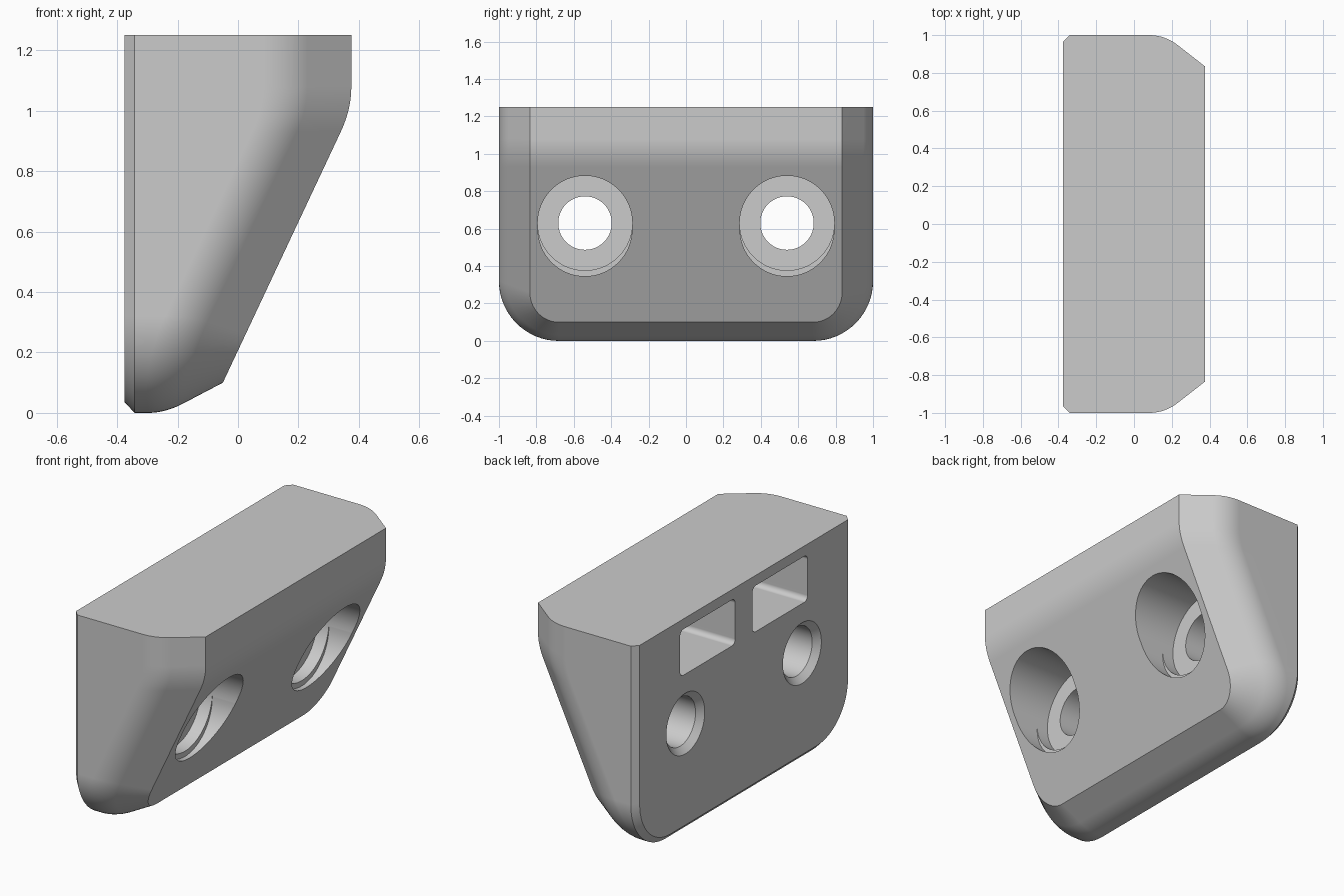
import bpy, bmesh
from math import sin, cos, pi, radians
from mathutils import Matrix, Vector

cube = bpy.data.objects.get("Cube")
if cube:
    bpy.data.objects.remove(cube, do_unlink=True)

grey = bpy.data.materials.new("light_grey")
grey.use_nodes = True
COLOR = (0.6, 0.6, 0.6, 1)
grey.diffuse_color = COLOR
grey.node_tree.nodes["Principled BSDF"].inputs["Base Color"].default_value = COLOR

TOP, BACK, SLOPE = 1.25, -0.375, 0.47
BEND_LOW, BEND_HIGH = 0.93, 1.079


def make_object(name, bm):
    bmesh.ops.recalc_face_normals(bm, faces=bm.faces)
    mesh = bpy.data.meshes.new(name)
    bm.to_mesh(mesh)
    bm.free()
    mesh.materials.append(grey)
    obj = bpy.data.objects.new(name, mesh)
    bpy.context.collection.objects.link(obj)
    return obj


def outer_x(z):
    """Outer face: sloped below, bending to vertical at the top."""
    if z >= BEND_HIGH:
        return -BACK
    if z >= BEND_LOW:
        return -BACK - SLOPE * (BEND_HIGH - z) ** 2 / (2 * (BEND_HIGH - BEND_LOW))
    return -0.05 + SLOPE * (z - 0.1)


def outline(side, bottom, center_z):
    """Half of the U outline as (y, z, corner angle), from top to bottom."""
    pts = [(side, TOP, 0)]
    for i in range(9):
        pts.append((side, BEND_HIGH + (BEND_LOW - BEND_HIGH) * i / 8, 0))
    for i in range(17):
        a = pi / 2 * i / 16
        pts.append((0.68 + (side - 0.68) * cos(a),
                    center_z - (center_z - bottom) * sin(a), a))
    return pts


def add_ring(bm, pts, x_of):
    left = [bm.verts.new((x_of(z, a), y, z)) for y, z, a in pts]
    right = [bm.verts.new((x_of(z, a), -y, z)) for y, z, a in pts]
    return left + right[::-1]


# Block body: back chamfer, straight wall, rounded outer edge
bm = bmesh.new()
rings = [add_ring(bm, outline(0.965, 0.035, 0.32), lambda z, a: BACK),
         add_ring(bm, outline(1, 0, 0.32), lambda z, a: BACK + 0.033)]
profile = []
for i in range(11):
    p = radians(38) * i / 10
    profile.append((0.243 * (1 - cos(p)) / 0.165, 0.243 * sin(p) / 0.295))
profile.append((1, 1))
for inset, depth in profile:
    pts = outline(1 - 0.165 * inset, 0.1 * inset, 0.32 - 0.06 * inset)
    rings.append(add_ring(
        bm, pts,
        lambda z, a: outer_x(z) - (0.295 - 0.095 * sin(a) ** 2) * (1 - depth)))
n = len(rings[0])
for r0, r1 in zip(rings, rings[1:]):
    for i in range(n - 1):
        bm.faces.new((r0[i], r0[i + 1], r1[i + 1], r1[i]))
bm.faces.new(rings[0])
last = rings[-1]
for i in range(n // 2 - 1):
    bm.faces.new((last[i], last[i + 1], last[n - 2 - i], last[n - 1 - i]))
bm.faces.new([r[0] for r in rings] + [r[-1] for r in reversed(rings)])
body = make_object("bumper_block", bm)


def turned_cutter(name, profile, y, z):
    """Solid of revolution about the x direction."""
    bm = bmesh.new()
    steps = 64
    loops = []
    for r, x in profile:
        loops.append([bm.verts.new((x, y + r * cos(2 * pi * i / steps),
                                    z + r * sin(2 * pi * i / steps)))
                      for i in range(steps)])
    for a, b in zip(loops, loops[1:]):
        for i in range(steps):
            j = (i + 1) % steps
            bm.faces.new((a[i], a[j], b[j], b[i]))
    bm.faces.new(loops[0])
    bm.faces.new(loops[-1])
    return make_object(name, bm)


def pocket_cutter(y):
    """Box with rounded edges along its depth."""
    bm = bmesh.new()
    size = Matrix.Diagonal((0.9, 0.51, 0.27, 1))
    bmesh.ops.create_cube(bm, size=1,
                          matrix=Matrix.Translation((BACK, y, 1.055)) @ size)
    edges = [e for e in bm.edges
             if abs((e.verts[0].co - e.verts[1].co).normalized().x) > 0.9]
    bmesh.ops.bevel(bm, geom=edges, offset=0.03, segments=6, profile=0.5,
                    affect='EDGES')
    return make_object("pocket_cutter", bm)


# Bolt holes with back chamfer, counterbore and lower lip; back pockets
cutters = []
for s in (-1, 1):
    cutters.append(turned_cutter(
        "bolt_hole_cutter",
        [(0.213, BACK - 0.035), (0.143, BACK + 0.035), (0.143, -0.04),
         (0.253, -0.04), (0.253, 0.7)], s * 0.54, 0.63))
    cutters.append(turned_cutter(
        "lip_cutter", [(0.252, 0.035), (0.252, 0.7)], s * 0.54, 0.598))
    cutters.append(pocket_cutter(s * 0.335))

bpy.ops.object.select_all(action='DESELECT')
bpy.context.view_layer.objects.active = body
body.select_set(True)
for cutter in cutters:
    cutter.hide_render = True
    mod = body.modifiers.new("cut", 'BOOLEAN')
    mod.operation = 'DIFFERENCE'
    mod.solver = 'EXACT'
    mod.object = cutter
    bpy.ops.object.modifier_apply(modifier=mod.name)
    bpy.data.objects.remove(cutter, do_unlink=True)

# Smooth curved surfaces, crisp edges
bpy.ops.object.shade_smooth_by_angle(angle=radians(25))
weighted = body.modifiers.new("weighted_normals", 'WEIGHTED_NORMAL')
weighted.keep_sharp = True
